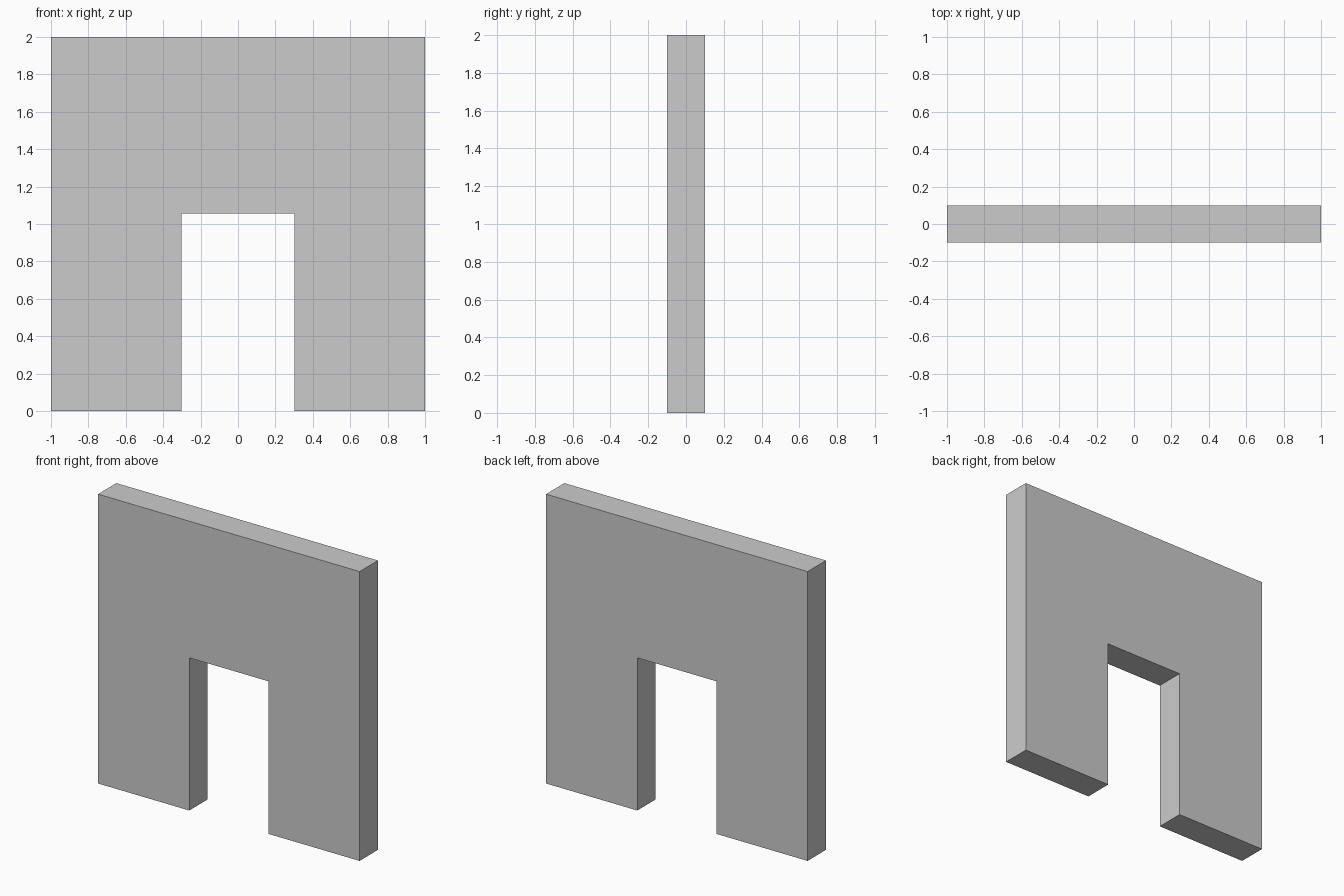
import bpy
import bmesh

if "Cube" in bpy.data.objects:
    bpy.data.objects.remove(bpy.data.objects["Cube"])

WIDTH, HEIGHT, DEPTH = 2.0, 2.0, 0.2
DOOR_W, DOOR_H = 0.605, 1.055

# Wall outline with the doorway, mirrored from its right half
half = [(DOOR_W / 2, DOOR_H), (DOOR_W / 2, 0), (WIDTH / 2, 0), (WIDTH / 2, HEIGHT)]
outline = half + [(-x, z) for x, z in reversed(half)]

# Extrude the outline through the wall thickness
bm = bmesh.new()
face = bm.faces.new([bm.verts.new((x, -DEPTH / 2, z)) for x, z in outline])
extruded = bmesh.ops.extrude_face_region(bm, geom=[face], use_keep_orig=True)
moved = [g for g in extruded["geom"] if isinstance(g, bmesh.types.BMVert)]
bmesh.ops.translate(bm, verts=moved, vec=(0, DEPTH, 0))
bmesh.ops.recalc_face_normals(bm, faces=bm.faces)

mesh = bpy.data.meshes.new("doorway_wall")
bm.to_mesh(mesh)
bm.free()
wall = bpy.data.objects.new("doorway_wall", mesh)
bpy.context.collection.objects.link(wall)
